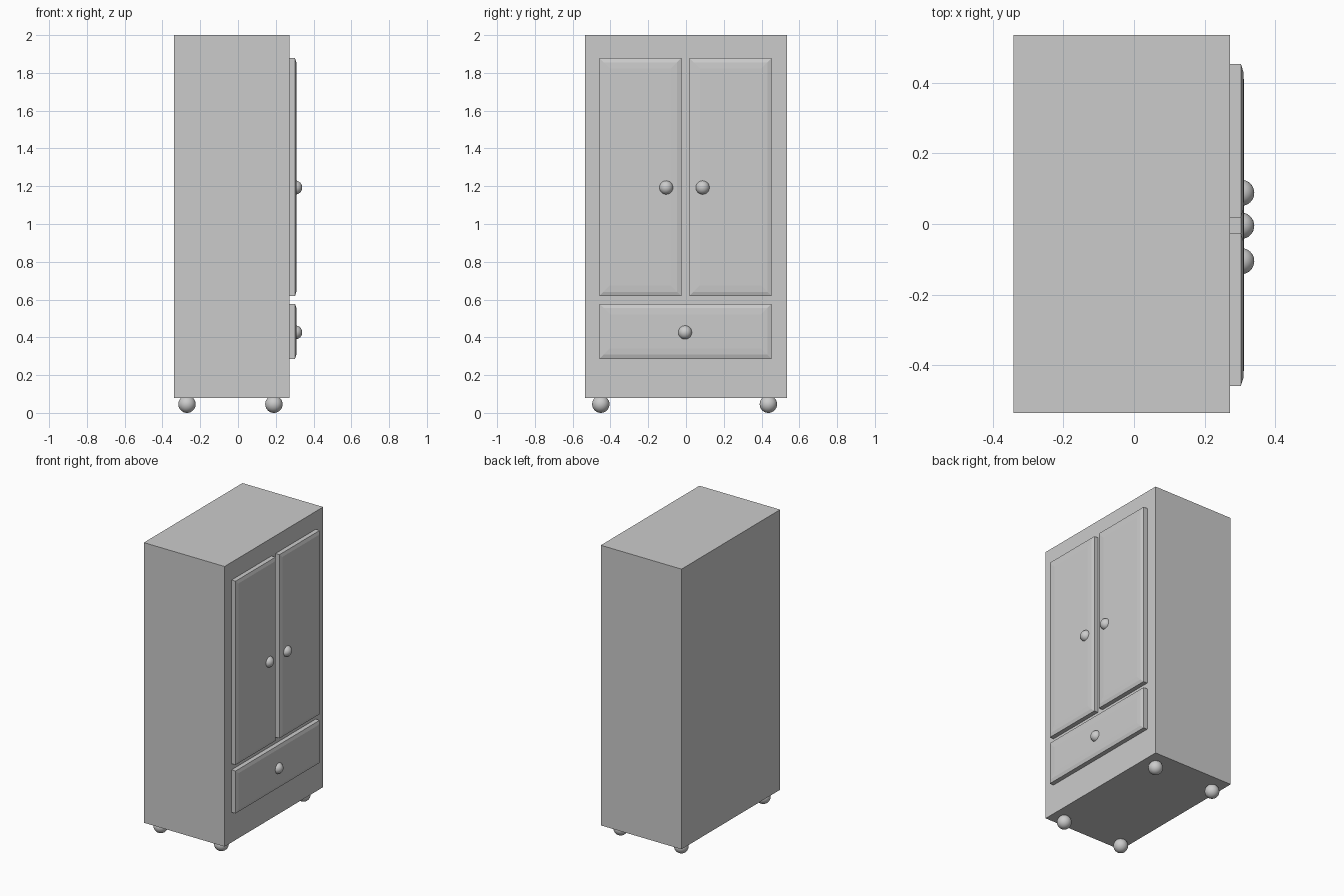
import bpy, bmesh, math

if "Cube" in bpy.data.objects:
    bpy.data.objects.remove(bpy.data.objects["Cube"])


def finish(name, bm, smooth=False):
    bmesh.ops.recalc_face_normals(bm, faces=bm.faces[:])
    mesh = bpy.data.meshes.new(name)
    bm.to_mesh(mesh)
    bm.free()
    obj = bpy.data.objects.new(name, mesh)
    bpy.context.collection.objects.link(obj)
    if smooth:
        for p in mesh.polygons:
            p.use_smooth = True
    return obj


def box(name, x, y, z):
    bm = bmesh.new()
    bmesh.ops.create_cube(bm, size=1)
    for v in bm.verts:
        v.co = [(a + b) / 2 + c * (b - a) for (a, b), c in zip((x, y, z), v.co)]
    return finish(name, bm)


def ball(name, centre, radius):
    bm = bmesh.new()
    bmesh.ops.create_uvsphere(bm, u_segments=32, v_segments=16, radius=radius)
    bmesh.ops.translate(bm, verts=bm.verts[:], vec=centre)
    return finish(name, bm, True)


def panel(name, y, z):
    # stacked rectangles stepping forward along x: (inset, x)
    bm = bmesh.new()
    rings = []
    for inset, x in [(0, 0.272), (0, 0.302), (0.022, 0.309), (0.055, 0.311)]:
        y0, y1, z0, z1 = y[0] + inset, y[1] - inset, z[0] + inset, z[1] - inset
        rings.append([bm.verts.new((x, a, b)) for a, b in
                      ((y0, z0), (y1, z0), (y1, z1), (y0, z1))])
    for r, s in zip(rings, rings[1:]):
        for i in range(4):
            j = (i + 1) % 4
            bm.faces.new((r[i], r[j], s[j], s[i]))
    bm.faces.new(rings[0])
    bm.faces.new(rings[-1])
    return finish(name, bm)


# Cabinet carcass
box("cabinet_body", (-0.34, 0.272), (-0.534, 0.534), (0.08, 2.0))

# Doors and drawer front
panel("left_door", (-0.458, -0.025), (0.619, 1.878))
panel("right_door", (0.018, 0.453), (0.619, 1.878))
panel("drawer_front", (-0.458, 0.453), (0.286, 0.577))

# Knobs, half sunk into the fronts
for name, y, z in [("left_door_knob", -0.105, 1.193),
                   ("right_door_knob", 0.088, 1.193),
                   ("drawer_knob", -0.005, 0.426)]:
    ball(name, (0.303, y, z), 0.037)

# Ball feet
for xn, x in (("back", -0.27), ("front", 0.19)):
    for yn, y in (("left", -0.451), ("right", 0.436)):
        ball(f"{xn}_{yn}_foot", (x, y, 0.046), 0.046)
